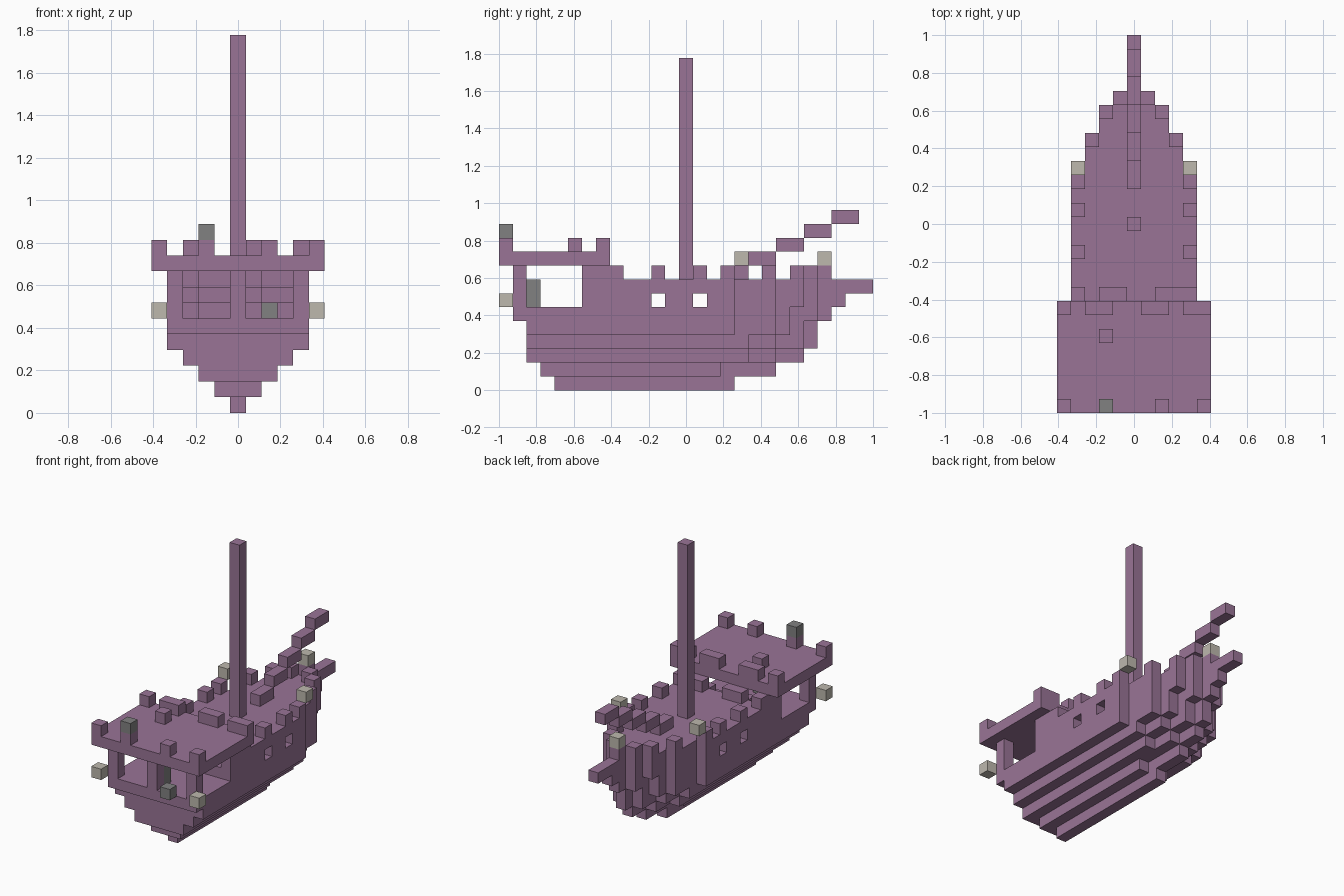
import bpy, bmesh
from mathutils import Vector

cube = bpy.data.objects.get("Cube")
if cube:
    bpy.data.objects.remove(cube)

U = 2 / 27          # edge of one block
KEY = [(1, 0, 0), (-1, 0, 0), (0, 1, 0), (0, -1, 0), (0, 0, 1), (0, 0, -1)]


def material(name, rgb):
    m = bpy.data.materials.new(name)
    m.use_nodes = True
    m.diffuse_color = (*rgb, 1)
    bsdf = m.node_tree.nodes["Principled BSDF"]
    bsdf.inputs["Base Color"].default_value = (*rgb, 1)
    bsdf.inputs["Roughness"].default_value = 0.9
    return m


purple = material("purple wood", (0.32, 0.175, 0.305))
pale = material("pale lamp", (0.51, 0.48, 0.42))
grey = material("grey lamp", (0.22, 0.22, 0.22))


def box(xs, ys, zs):
    """Block cells in inclusive ranges; a single number means one block."""
    r = [range(v, v + 1) if isinstance(v, int) else range(v[0], v[1] + 1)
         for v in (xs, ys, zs)]
    return {(i, j, k) for i in r[0] for j in r[1] for k in r[2]}


def both(xs, ys, zs):
    cells = box(xs, ys, zs)
    return cells | {(-i, j, k) for i, j, k in cells}


def part(name, cells, mat):
    """Skin a set of block cells with only its outer faces."""
    bm = bmesh.new()
    for c in sorted(cells):
        for d in KEY:
            if tuple(a + b for a, b in zip(c, d)) in cells:
                continue
            n = Vector(d)
            s = Vector((d[1], d[2], d[0]))
            t = n.cross(s)
            mid = Vector((c[0], c[1] - 13, c[2] + 0.5)) + n / 2
            corners = [mid + (s * a + t * b) / 2
                       for a, b in ((-1, -1), (1, -1), (1, 1), (-1, 1))]
            bm.faces.new([bm.verts.new(p * U) for p in corners])
    bmesh.ops.remove_doubles(bm, verts=bm.verts, dist=U / 100)
    mesh = bpy.data.meshes.new(name)
    bm.to_mesh(mesh)
    bm.free()
    mesh.materials.append(mat)
    obj = bpy.data.objects.new(name, mesh)
    bpy.context.collection.objects.link(obj)


# Hull layers: first block at the stern, then bow end for each step off centre
layers = [
    (4, [17]),
    (3, [20, 16]),
    (2, [22, 20, 18]),
    (2, [23, 22, 20, 18]),
    (2, [23, 22, 21, 20, 17]),
    (1, [24, 23, 21, 20, 17]),
    (6, [25, 23, 22, 20, 17]),
    (8, [25, 23, 22, 20, 17]),
]


def layer(k):
    start, ends = layers[k]
    cells = set()
    for i, end in enumerate(ends):
        cells |= both(i, (start, end - 1), k)
    return cells


hull = set()
for k in range(6):
    hull |= layer(k)
part("hull", hull, purple)

# Hollow side walls with square windows, and the raised cabin sides
full = layer(6)
walls = {(i, j, k) for i, j, k in full
         if not {(i + 1, j, k), (i - 1, j, k), (i, j + 1, k)} <= full}
walls -= both(4, 11, 6) | both(4, 14, 6)
walls |= both(4, (6, 7), 7) | both(4, (6, 8), 8)
part("side_walls", walls, purple)

part("deck", layer(7), purple)
part("bow_beam", box(0, (25, 26), 7), purple)

# Bulwark blocks along the rim
rim = set()
for i, j in ((4, 11), (4, 14), (4, 16), (3, 19), (2, 21), (1, 22), (0, 23)):
    rim |= both(i, j, 8)
part("bulwark_blocks", rim, purple)

# Raised stern deck on posts, with rail blocks
part("stern_posts", both(4, 1, (6, 8)) | box(0, 1, (6, 8)), purple)
part("stern_deck", box((-5, 5), (0, 7), 9), purple)
rail = both(5, 0, 10) | both(2, 0, 10) | both(5, 7, 10) | box(-2, 5, 10)
rail |= box((-3, -2), 7, 10) | box((1, 2), 7, 10) | box(4, 7, 10)
part("stern_rail_blocks", rail, purple)

# Two stairways behind the cabin
stairs = set()
for xs in ((-2, -1), (2, 3)):
    for step in range(3):
        stairs |= box(xs, 6 + step, 6 + step)
part("stairs", stairs, purple)

# Mast and stepped bowsprit
part("mast", box(0, 13, (6, 23)), purple)
sprit = set()
for step in range(5):
    j = 16 + 2 * step
    sprit |= box(0, (j, j + 1), 8 + step)
part("bowsprit", sprit, purple)

# Lamps
part("side_lamps", both(5, 0, 6) | both(4, 17, 9), pale)
part("bow_lamp", box(0, 23, 9), pale)
part("stern_lamps", box(-2, 0, 11) | box(2, 0, 6), grey)
part("cabin_lamp", box(0, 2, (6, 7)), grey)
